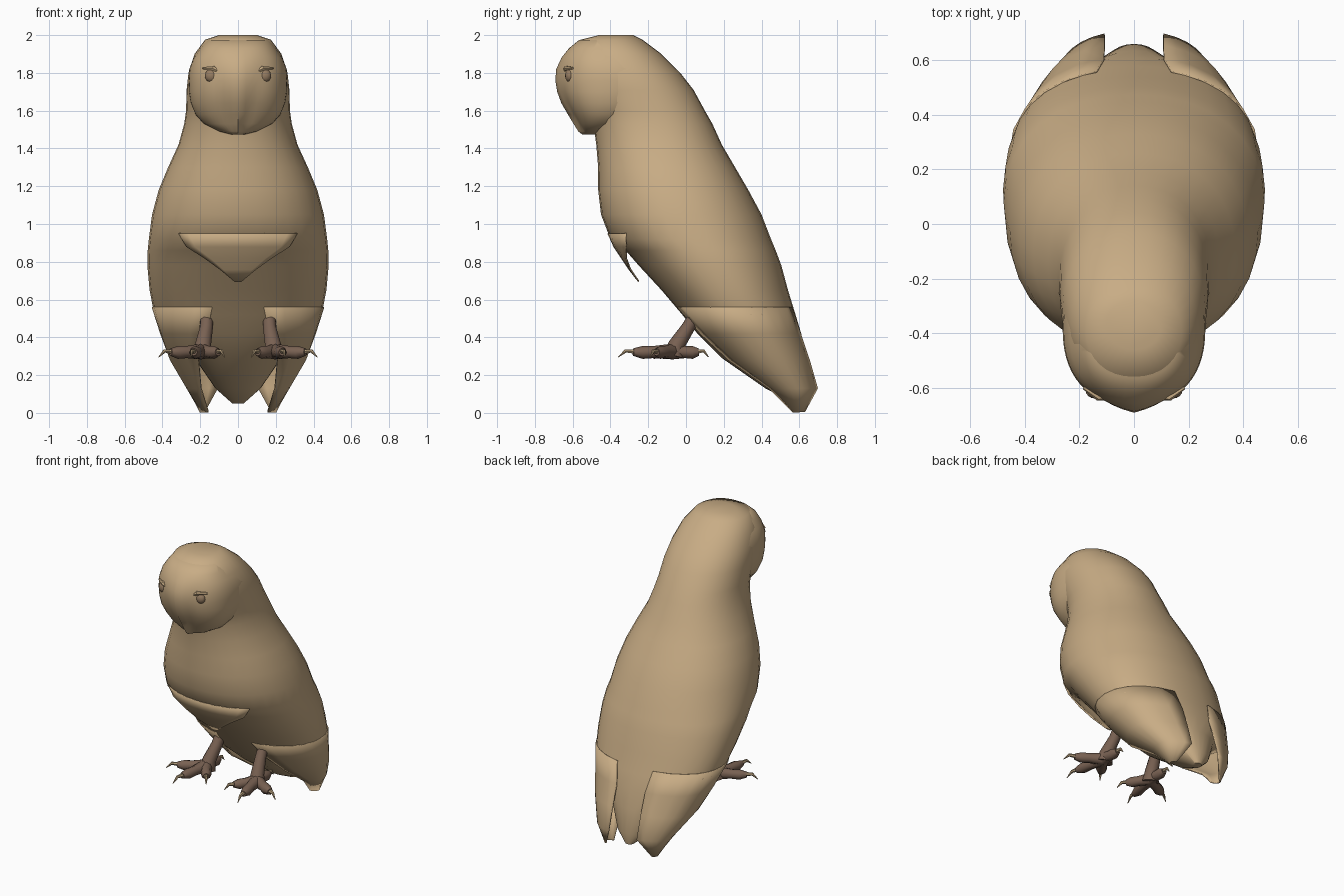
import bpy, bmesh, math
from mathutils import Vector

if "Cube" in bpy.data.objects:
    bpy.data.objects.remove(bpy.data.objects["Cube"])


def material(name, rgb):
    m = bpy.data.materials.new(name)
    m.diffuse_color = (*rgb, 1)
    m.use_nodes = True
    m.node_tree.nodes["Principled BSDF"].inputs["Base Color"].default_value = m.diffuse_color
    return m


TAN = material("tan plumage", (0.58, 0.415, 0.235))
BROWN = material("brown leg skin", (0.19, 0.12, 0.085))
HORN = material("pale claw", (0.46, 0.34, 0.20))
EYE = material("eye brown", (0.30, 0.20, 0.12))


def finish(name, bm, mat, angle=50, thick=0):
    bmesh.ops.recalc_face_normals(bm, faces=bm.faces)
    me = bpy.data.meshes.new(name)
    bm.to_mesh(me)
    bm.free()
    ob = bpy.data.objects.new(name, me)
    bpy.context.collection.objects.link(ob)
    me.materials.append(mat)
    if thick:
        mod = ob.modifiers.new("thickness", 'SOLIDIFY')
        mod.thickness = thick
        mod.offset = 0
    bpy.ops.object.select_all(action='DESELECT')
    ob.select_set(True)
    bpy.context.view_layer.objects.active = ob
    bpy.ops.object.shade_smooth_by_angle(angle=math.radians(angle))
    return ob


def ring_point(front, back, rx, z, deg, n):
    """Point on a rounded section; 0 degrees is the back, 180 the front."""
    s, c = math.sin(math.radians(deg)), math.cos(math.radians(deg))
    x = rx * math.copysign(abs(s) ** (2 / n), s)
    y = (front + back) / 2 + (back - front) / 2 * math.copysign(abs(c) ** (2 / n), c)
    return Vector((x, y, z))


def loft(rings, segs=32, n=2.15, warp=None):
    """Closed loft through rings of (z, front, back, half width)."""
    bm = bmesh.new()
    rows = []
    for z, f, b, w in rings:
        pts = [ring_point(f, b, w, z, 360 * i / segs, n) for i in range(segs)]
        rows.append([bm.verts.new(warp(p) if warp else p) for p in pts])
    for r0, r1 in zip(rows, rows[1:]):
        for i in range(segs):
            j = (i + 1) % segs
            bm.faces.new((r0[i], r0[j], r1[j], r1[i]))
    bm.faces.new(rows[0])
    bm.faces.new(rows[-1])
    return bm


def patch(rings, side=1, segs=10, n=2.15):
    """Open shell through rings of (z, front, back, half width, angle0, angle1)."""
    bm = bmesh.new()
    rows = []
    for z, f, b, w, a0, a1 in rings:
        row = []
        for i in range(segs + 1):
            p = ring_point(f, b, w, z, a0 + (a1 - a0) * i / segs, n)
            p.x *= side
            row.append(bm.verts.new(p))
        rows.append(row)
    for r0, r1 in zip(rows, rows[1:]):
        for i in range(segs):
            bm.faces.new((r0[i], r0[i + 1], r1[i + 1], r1[i]))
    return bm


def limb(bm, path, segs=8):
    """Tapered segments along (point, radius) pairs."""
    rows = []
    for k, (p, r) in enumerate(path):
        a, b = path[max(k - 1, 0)][0], path[min(k + 1, len(path) - 1)][0]
        q = (Vector(b) - Vector(a)).to_track_quat('Z', 'Y')
        rows.append([bm.verts.new(Vector(p) + q @ Vector((
            r * math.cos(math.tau * i / segs), r * math.sin(math.tau * i / segs), 0)))
            for i in range(segs)])
    for r0, r1 in zip(rows, rows[1:]):
        for i in range(segs):
            j = (i + 1) % segs
            bm.faces.new((r0[i], r0[j], r1[j], r1[i]))
    bm.faces.new(rows[0])
    bm.faces.new(rows[-1])


# Body, from crown to tail tip
finish("body", loft([
    (2.0, -0.46, -0.28, 0.10), (1.975, -0.56, -0.23, 0.175), (1.90, -0.60, -0.13, 0.23),
    (1.80, -0.61, -0.03, 0.262), (1.71, -0.57, 0.04, 0.272), (1.60, -0.51, 0.10, 0.275),
    (1.53, -0.49, 0.14, 0.285), (1.42, -0.475, 0.19, 0.315), (1.30, -0.465, 0.26, 0.37),
    (1.18, -0.465, 0.33, 0.42), (1.05, -0.45, 0.40, 0.455), (0.92, -0.40, 0.45, 0.472),
    (0.86, -0.32, 0.475, 0.478), (0.78, -0.25, 0.505, 0.48), (0.65, -0.13, 0.54, 0.468),
    (0.52, -0.02, 0.58, 0.443), (0.42, 0.06, 0.61, 0.407), (0.29, 0.19, 0.635, 0.23),
    (0.13, 0.42, 0.66, 0.12), (0.05, 0.58, 0.645, 0.03)]), TAN)


# Face disc with the beak ridge pulled forward in a narrowing V
def beak_ridge(p):
    if p.y < -0.4:
        width = max(0.03, 0.15 - (1.88 - p.z) * 0.33)
        lift = 0.03 * min(1, max(0, (1.95 - p.z) / 0.12))
        p.y -= lift * max(0, 1 - abs(p.x) / width)
    return p


finish("face", loft([
    (1.975, -0.565, -0.25, 0.165), (1.93, -0.615, -0.2, 0.20), (1.88, -0.642, -0.15, 0.235),
    (1.82, -0.657, -0.1, 0.258), (1.76, -0.662, -0.08, 0.262), (1.70, -0.652, -0.1, 0.26),
    (1.64, -0.63, -0.15, 0.25), (1.58, -0.595, -0.2, 0.225), (1.53, -0.565, -0.28, 0.18),
    (1.49, -0.54, -0.36, 0.10), (1.475, -0.52, -0.40, 0.04)],
    segs=56, n=2.4, warp=beak_ridge), TAN)

# Breast feathers hanging in a point over the belly
finish("breast_flap", patch([
    (0.95, -0.412, 0.44, 0.472, 140, 220), (0.88, -0.38, 0.46, 0.478, 147, 213),
    (0.82, -0.34, 0.49, 0.48, 160, 200), (0.76, -0.30, 0.50, 0.48, 170, 190),
    (0.695, -0.25, 0.52, 0.48, 178.5, 181.5)]), TAN, thick=0.008)

for side, label in ((1, "right"), (-1, "left")):
    # Folded wing tip, split from the tail
    finish(label + "_wing_tip", patch([
        (0.56, -0.055, 0.57, 0.453, 16, 164), (0.42, 0.06, 0.612, 0.409, 14, 158),
        (0.28, 0.19, 0.66, 0.357, 16, 146), (0.13, 0.40, 0.705, 0.268, 22, 135),
        (0.005, 0.55, 0.65, 0.20, 60, 130)], side), TAN, thick=0.008)

    # Eye
    bm = bmesh.new()
    bmesh.ops.create_uvsphere(bm, u_segments=14, v_segments=8, radius=0.036)
    for v in bm.verts:
        v.co = Vector((v.co.x + side * 0.14, v.co.y * 0.7 - 0.615, v.co.z + 0.0 + 1.785))
    finish(label + "_eye", bm, EYE)

    # Brow fold over the eye
    bm = bmesh.new()
    limb(bm, [((side * 0.09, -0.638, 1.80), 0.007), ((side * 0.13, -0.635, 1.825), 0.014),
              ((side * 0.185, -0.60, 1.825), 0.006)], 6)
    finish(label + "_brow", bm, TAN)

    # Leg and foot pad
    bm = bmesh.new()
    limb(bm, [((side * 0.165, 0.05, 0.52), 0.034), ((side * 0.168, 0.01, 0.45), 0.036),
              ((side * 0.185, -0.05, 0.36), 0.044), ((side * 0.19, -0.065, 0.30), 0.055)], 10)
    # Toes spread from the pad, each ending in a hooked claw
    claws = bmesh.new()
    base = Vector((side * 0.195, -0.07, 0.325))
    for tx, ty in ((0.42, -0.19), (0.25, -0.36), (0.07, -0.25), (0.19, 0.12)):
        tip = Vector((side * tx, ty, 0.295))
        at = lambda t, z: (base.x + (tip.x - base.x) * t, base.y + (tip.y - base.y) * t, z)
        limb(bm, [(at(0, 0.325), 0.042), (at(0.35, 0.322), 0.032),
                  (at(0.55, 0.32), 0.034), (at(0.72, 0.322), 0.02)])
        limb(claws, [(at(0.68, 0.325), 0.014), (at(0.86, 0.328), 0.010), (at(1, 0.295), 0.002)], 6)
    finish(label + "_leg_and_foot", bm, BROWN)
    finish(label + "_claws", claws, HORN)
